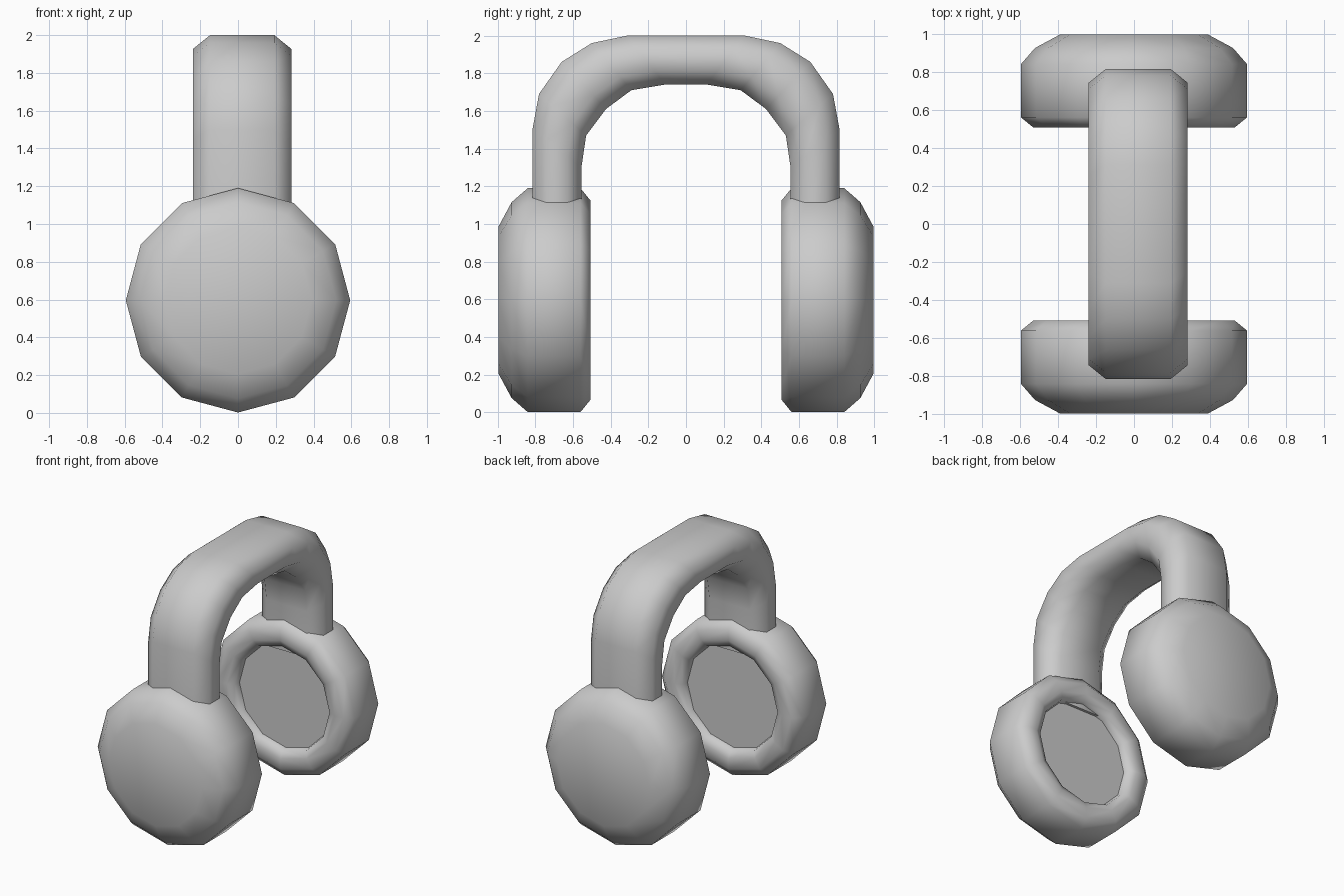
import bpy, bmesh
from math import sin, cos, pi, radians

cube = bpy.data.objects.get("Cube")
if cube:
    bpy.data.objects.remove(cube, do_unlink=True)

grey = bpy.data.materials.new("plain grey")
grey.use_nodes = True
color = (0.6, 0.6, 0.6, 1)
grey.diffuse_color = color
grey.node_tree.nodes["Principled BSDF"].inputs["Base Color"].default_value = color


def loft(name, rings):
    """Skin closed rings of points and cap both ends."""
    bm = bmesh.new()
    loops = [[bm.verts.new(p) for p in ring] for ring in rings]
    n = len(loops[0])
    for a, b in zip(loops, loops[1:]):
        for i in range(n):
            j = (i + 1) % n
            bm.faces.new((a[i], a[j], b[j], b[i]))
    bm.faces.new(loops[0])
    bm.faces.new(loops[-1])
    bmesh.ops.recalc_face_normals(bm, faces=bm.faces)
    mesh = bpy.data.meshes.new(name)
    bm.to_mesh(mesh)
    bm.free()
    mesh.materials.append(grey)
    obj = bpy.data.objects.new(name, mesh)
    bpy.context.collection.objects.link(obj)
    bpy.ops.object.select_all(action="DESELECT")
    obj.select_set(True)
    bpy.context.view_layer.objects.active = obj
    bpy.ops.object.shade_smooth_by_angle(angle=radians(60))


# Ear cups: twelve-sided turned profile (radius, distance from centre)
cup_profile = [(0.39, 0.995), (0.52, 0.925), (0.594, 0.84), (0.594, 0.56),
               (0.53, 0.508), (0.45, 0.508), (0.40, 0.53), (0.39, 0.575)]
for name, side in (("front_ear_cup", -1), ("back_ear_cup", 1)):
    loft(name, [[(r * sin(k * pi / 6), side * y, 0.596 + r * cos(k * pi / 6))
                 for k in range(12)] for r, y in cup_profile])

# Headband: chamfered section swept between an outer and an inner arch (y, z)
outer = [(0.815, 0.95), (0.815, 1.5), (0.78, 1.69), (0.66, 1.86), (0.5, 1.96), (0.31, 2.0)]
inner = [(0.555, 0.95), (0.555, 1.3), (0.53, 1.47), (0.425, 1.61), (0.29, 1.71), (0.11, 1.74)]
section = [(-0.17, 0), (0.17, 0), (0.26, 0.28), (0.26, 0.72),
           (0.17, 1), (-0.17, 1), (-0.26, 0.72), (-0.26, 0.28)]
half = list(zip(outer, inner))
stations = [((-a, b), (-c, d)) for (a, b), (c, d) in half] + half[::-1]
loft("headband", [[(0.022 + x, o[0] + (i[0] - o[0]) * t, o[1] + (i[1] - o[1]) * t)
                   for x, t in section] for o, i in stations])
